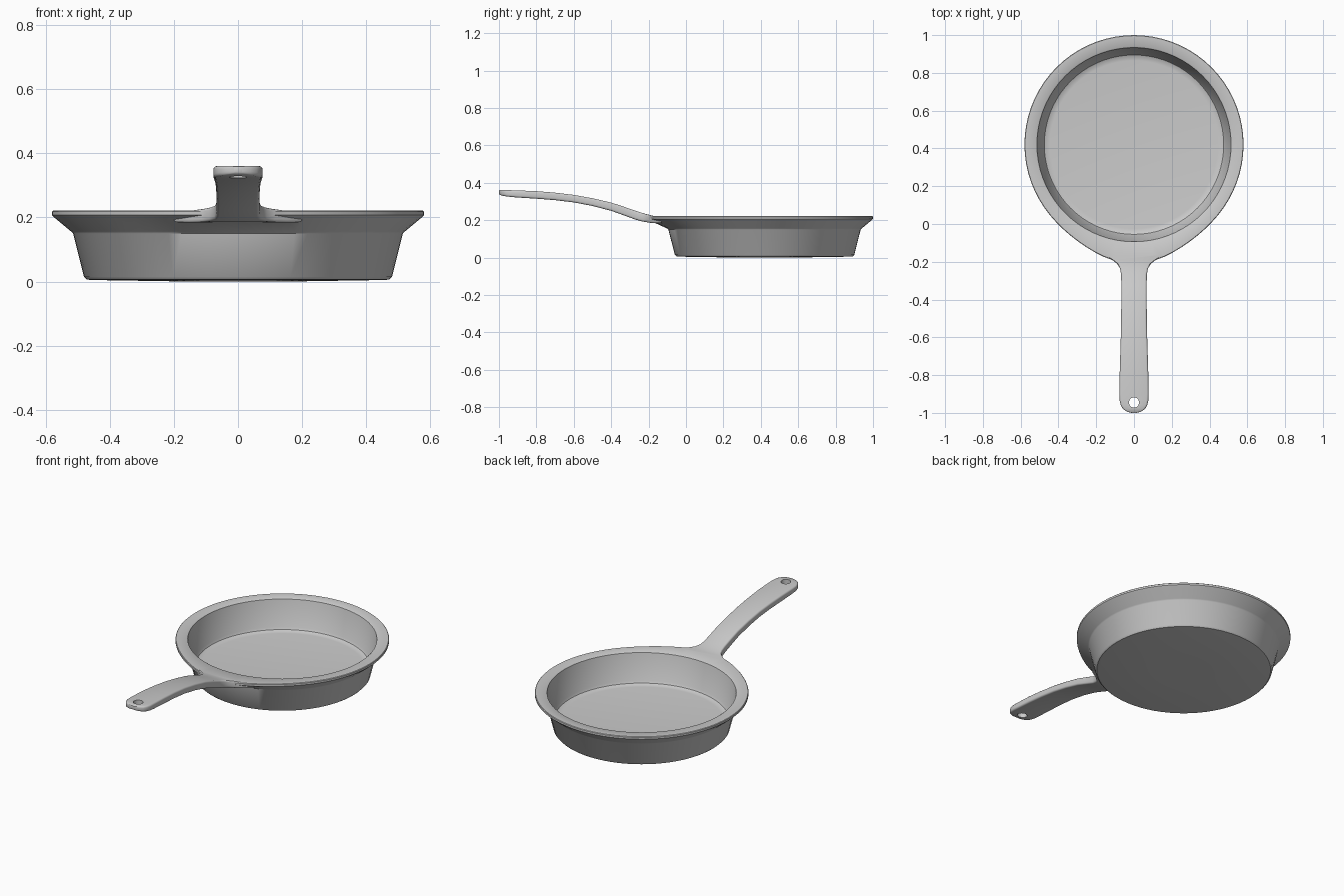
import bpy, bmesh, math

if "Cube" in bpy.data.objects:
    bpy.data.objects.remove(bpy.data.objects["Cube"])

CY = 0.42      # pan centre along y
SEG = 72


def make_object(name, bm):
    bmesh.ops.recalc_face_normals(bm, faces=bm.faces)
    mesh = bpy.data.meshes.new(name)
    bm.to_mesh(mesh)
    bm.free()
    obj = bpy.data.objects.new(name, mesh)
    bpy.context.collection.objects.link(obj)
    return obj


def loft(name, rings):
    """Skin a list of closed rings and cap both ends."""
    bm = bmesh.new()
    loops = [[bm.verts.new(p) for p in ring] for ring in rings]
    n = len(loops[0])
    for a, b in zip(loops, loops[1:]):
        for i in range(n):
            j = (i + 1) % n
            bm.faces.new((a[i], a[j], b[j], b[i]))
    bm.faces.new(loops[0])
    bm.faces.new(loops[-1])
    return make_object(name, bm)


def boolean(target, other, operation):
    mod = target.modifiers.new(operation.lower(), 'BOOLEAN')
    mod.operation = operation
    mod.object = other
    mod.solver = 'EXACT'
    bpy.context.view_layer.objects.active = target
    bpy.ops.object.modifier_apply(modifier=mod.name)
    bpy.data.objects.remove(other)


# Pan body: turned profile (radius, z, pull towards the handle)
profile = [(0.15, 0.0, 0), (0.46, 0.005, 0), (0.472, 0.007, 0), (0.48, 0.015, 0),
           (0.514, 0.15, 0), (0.52, 0.156, 0.05), (0.573, 0.2, 0.9), (0.58, 0.207, 1),
           (0.58, 0.218, 1), (0.577, 0.221, 1), (0.52, 0.221, 0), (0.514, 0.217, 0),
           (0.482, 0.065, 0), (0.475, 0.052, 0), (0.462, 0.046, 0), (0.445, 0.044, 0)]
rings = []
for r, z, pull in profile:
    ring = []
    for i in range(SEG):
        phi = 2 * math.pi * i / SEG
        off = math.degrees(min(phi, 2 * math.pi - phi))
        rr = r + 0.05 * pull * math.exp(-(off / 25) ** 2)
        ring.append((rr * math.sin(phi), CY - rr * math.cos(phi), z))
    rings.append(ring)
pan = loft("frying_pan", rings)

# Handle stations: y, half width, underside z, top z
stations = [(-0.13, 0.20, 0.185, 0.214), (-0.165, 0.155, 0.184, 0.221),
            (-0.19, 0.115, 0.186, 0.227), (-0.21, 0.09, 0.189, 0.232),
            (-0.235, 0.074, 0.193, 0.239), (-0.27, 0.068, 0.203, 0.25),
            (-0.33, 0.067, 0.225, 0.271), (-0.4, 0.067, 0.25, 0.294),
            (-0.5, 0.068, 0.276, 0.317), (-0.6, 0.070, 0.295, 0.335),
            (-0.7, 0.073, 0.307, 0.347), (-0.8, 0.076, 0.315, 0.355),
            (-0.9, 0.077, 0.321, 0.359), (-0.935, 0.076, 0.324, 0.36),
            (-0.96, 0.070, 0.327, 0.361), (-0.98, 0.058, 0.330, 0.361),
            (-0.993, 0.038, 0.334, 0.361), (-1.0, 0.014, 0.339, 0.359)]
rings = []
for y, w, z0, z1 in stations:
    b = min(0.01, (z1 - z0) * 0.4, w * 0.5)
    corners = [(w - b, z1 - b, 0), (b - w, z1 - b, 90), (b - w, z0 + b, 180), (w - b, z0 + b, 270)]
    rings.append([(cx + b * math.cos(math.radians(a + t)), y, cz + b * math.sin(math.radians(a + t)))
                  for cx, cz, a in corners for t in (0, 30, 60, 90)])
handle = loft("handle", rings)

# Hanging hole
bm = bmesh.new()
bmesh.ops.create_cone(bm, cap_ends=True, segments=24, radius1=0.027, radius2=0.027, depth=0.3)
bmesh.ops.translate(bm, verts=bm.verts, vec=(0, -0.945, 0.34))
cutter = make_object("hole_cutter", bm)
cutter.hide_render = True
boolean(handle, cutter, 'DIFFERENCE')

# One casting, smooth with crisp edges
boolean(pan, handle, 'UNION')
bpy.ops.object.select_all(action='DESELECT')
pan.select_set(True)
bpy.context.view_layer.objects.active = pan
bpy.ops.object.shade_smooth_by_angle(angle=math.radians(35))
